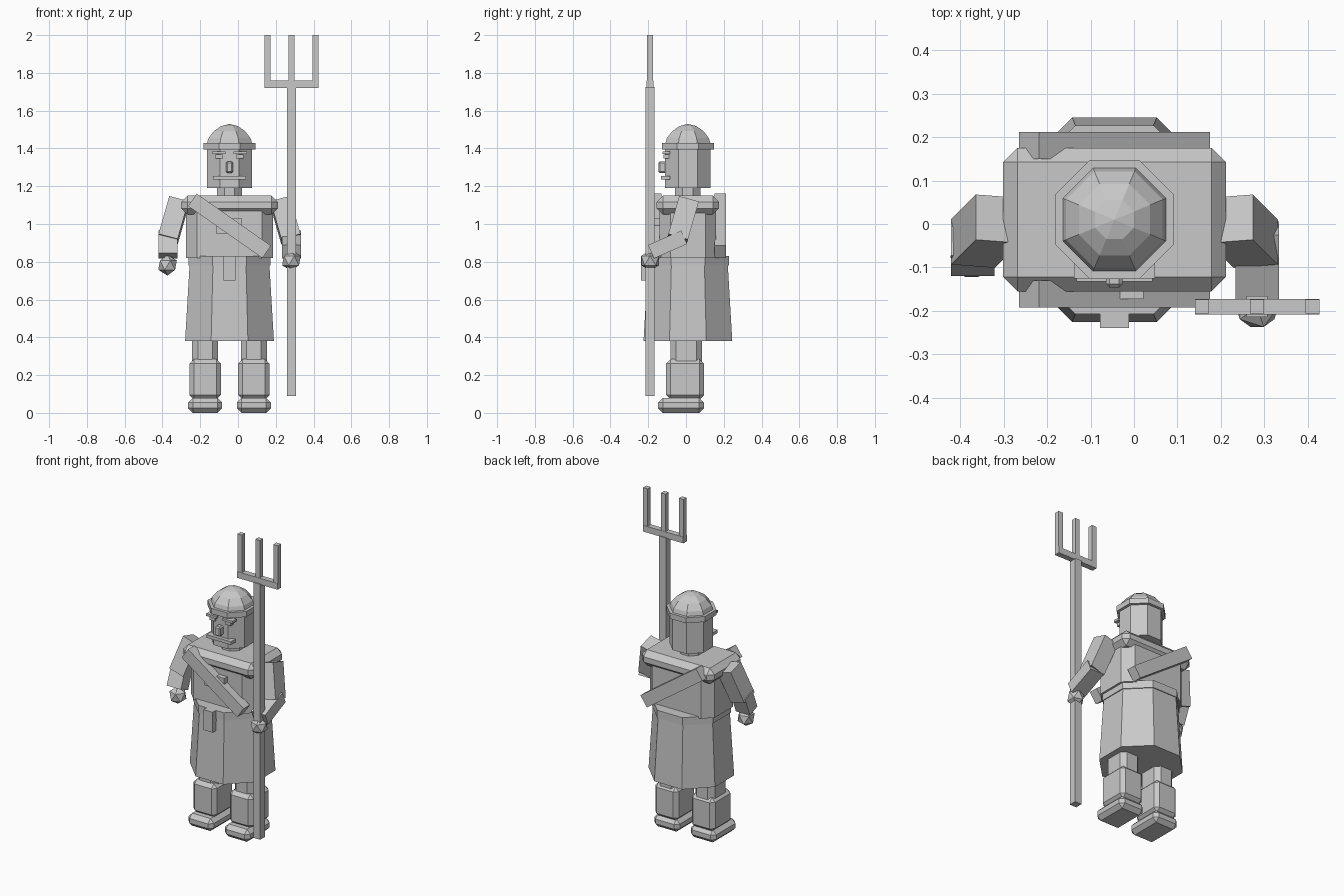
import bpy, bmesh, math
from mathutils import Vector, Matrix

cube = bpy.data.objects.get("Cube")
if cube:
    bpy.data.objects.remove(cube, do_unlink=True)

# One plain grey covers the whole figure
GREY = (0.58, 0.58, 0.58, 1)
mat = bpy.data.materials.new("plain grey")
mat.use_nodes = True
mat.diffuse_color = GREY
mat.node_tree.nodes["Principled BSDF"].inputs["Base Color"].default_value = GREY

CX, CY = -0.045, 0.01  # body axis


def finish(name, bm):
    bmesh.ops.recalc_face_normals(bm, faces=bm.faces)
    mesh = bpy.data.meshes.new(name)
    bm.to_mesh(mesh)
    bm.free()
    mesh.materials.append(mat)
    obj = bpy.data.objects.new(name, mesh)
    bpy.context.collection.objects.link(obj)
    return obj


def box(name, x, y, z, bevel=0, upright=False, turn=None):
    """Box from (min, max) ranges; upright bevels only the vertical edges."""
    size = [r[1] - r[0] for r in (x, y, z)]
    centre = [(r[0] + r[1]) / 2 for r in (x, y, z)]
    bm = bmesh.new()
    bmesh.ops.create_cube(bm, size=1)
    bmesh.ops.scale(bm, vec=size, verts=bm.verts)
    if bevel:
        edges = [e for e in bm.edges if not upright
                 or abs(e.verts[0].co.z - e.verts[1].co.z) > 0.01]
        bmesh.ops.bevel(bm, geom=edges, offset=bevel, offset_type='OFFSET',
                        segments=1, affect='EDGES')
    if turn:
        bmesh.ops.transform(bm, matrix=turn, verts=bm.verts)
    bmesh.ops.translate(bm, vec=centre, verts=bm.verts)
    return finish(name, bm)


def octagon(name, rings):
    """Stack of eight-sided rings given as (flat-to-axis distance, z)."""
    bm = bmesh.new()
    loops = []
    for apothem, z in rings:
        r = apothem / math.cos(math.pi / 8)
        loops.append([bm.verts.new((CX + r * math.cos((i + 0.5) * math.pi / 4),
                                    CY + r * math.sin((i + 0.5) * math.pi / 4), z))
                      for i in range(8)])
    for a, b in zip(loops, loops[1:]):
        for i in range(8):
            j = (i + 1) % 8
            bm.faces.new((a[i], a[j], b[j], b[i]))
    bm.faces.new(loops[0])
    bm.faces.new(loops[-1])
    bmesh.ops.remove_doubles(bm, verts=bm.verts, dist=0.0005)
    return finish(name, bm)


def limb(name, start, end, width, depth):
    """Square-ended box running from start to end."""
    a, b = Vector(start), Vector(end)
    axis = (b - a).normalized()
    side = Vector((1, 0, 0))
    side = (side - axis * side.dot(axis)).normalized()
    rot = Matrix((side, axis.cross(side), axis)).transposed().to_4x4()
    c, h = (a + b) / 2, (b - a).length / 2
    return box(name, (c.x - width / 2, c.x + width / 2), (c.y - depth / 2, c.y + depth / 2),
               (c.z - h, c.z + h), turn=rot)


def ball(name, centre, radius):
    bm = bmesh.new()
    bmesh.ops.create_icosphere(bm, subdivisions=1, radius=radius)
    bmesh.ops.translate(bm, vec=centre, verts=bm.verts)
    return finish(name, bm)


def span(centre, half):
    return (centre - half, centre + half)


# Legs, boots and feet
for label, s in (("left", 1), ("right", -1)):
    x = CX + s * 0.129
    box(label + "_foot", span(x, 0.09), (-0.148, 0.095), (0, 0.08), 0.025)
    box(label + "_boot", span(x, 0.083), (-0.105, 0.095), (0.07, 0.285), 0.024)
    box(label + "_leg", span(x, 0.069), (-0.083, 0.085), (0.26, 0.48), 0.03, True)

# Skirt, belt and hanging tab
octagon("skirt", [(0.235, 0.38), (0.211, 0.79)])
octagon("belt", [(0.217, 0.78), (0.217, 0.83)])
box("belt_tab", span(CX, 0.033), (-0.239, -0.19), (0.70, 0.83))

# Torso and shoulders
box("torso", span(CX, 0.23), (-0.14, 0.16), (0.82, 1.08), 0.058, True)
box("shoulders", span(CX, 0.256), (-0.155, 0.175), (1.05, 1.15), 0.033)
box("chest_patch", (-0.116, 0.022), (-0.172, -0.12), (0.95, 1.03))

# Diagonal straps across chest and back
tilt = Matrix.Rotation(math.radians(35), 4, 'Y')
for label, s in (("front", -1), ("back", 1)):
    box(label + "_strap", span(CX, 0.24), span(CY + s * 0.171, 0.031),
        span(0.99, 0.04), turn=tilt)

# Neck, head and cap
octagon("neck", [(0.067, 1.13), (0.067, 1.2)])
octagon("head", [(0.12, 1.19), (0.12, 1.42)])
octagon("cap_brim", [(0.137, 1.395), (0.137, 1.43)])
octagon("cap_dome", [(0.12, 1.425), (0.111, 1.455), (0.082, 1.492), (0.045, 1.518), (0, 1.53)])

# Face
box("nose", span(CX, 0.019), (-0.146, -0.1), (1.27, 1.332), 0.008)
box("mouth", span(CX, 0.087), (-0.132, -0.085), (1.235, 1.255))
for label, s in (("left", 1), ("right", -1)):
    box(label + "_eye", span(CX + s * 0.055, 0.02), (-0.118, -0.09), (1.347, 1.368))
    box(label + "_brow", span(CX + s * 0.057, 0.036), (-0.125, -0.085), (1.37, 1.385))

# Arms: the left reaches forward to grip the fork, the right hangs
for label, s in (("left", 1), ("right", -1)):
    limb(label + "_upper_arm", (CX + s * 0.268, 0.012, 1.12),
         (CX + s * 0.325, -0.045, 0.92), 0.105, 0.108)
limb("left_forearm", (0.283, -0.01, 0.93), (0.283, -0.185, 0.853), 0.1, 0.078)
limb("right_forearm", (-0.371, -0.035, 0.95), (-0.371, -0.083, 0.832), 0.1, 0.08)
ball("left_hand", (0.283, -0.19, 0.806), 0.055)
ball("right_hand", (-0.373, -0.075, 0.782), 0.055)

# Three-pronged fork
FX, FY = 0.283, -0.19
box("fork_shaft", span(FX, 0.024), span(FY, 0.024), (0.09, 1.725))
box("fork_crossbar", span(FX, 0.143), span(FY, 0.018), (1.72, 1.76))
for label, s in (("left", 1), ("middle", 0), ("right", -1)):
    box(label + "_prong", span(FX + s * 0.127, 0.016), span(FY, 0.016), (1.75, 2.0))
